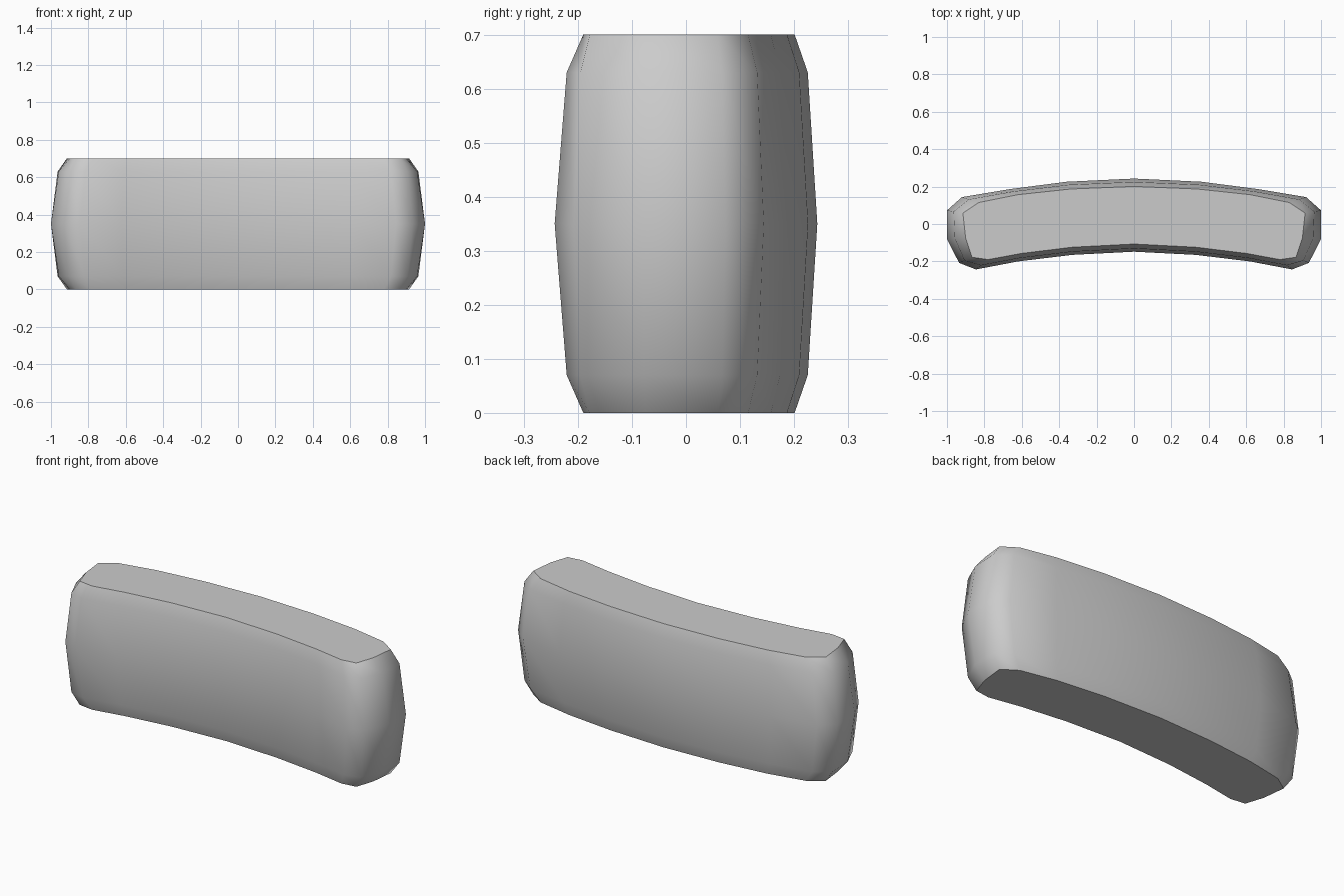
import bpy, bmesh

if "Cube" in bpy.data.objects:
    bpy.data.objects.remove(bpy.data.objects["Cube"])

# Right half of the curved outline, back centre to front centre:
# (x, y) at the middle height and (x, y) at the flat top and bottom
half = [
    ((0.00, 0.243), (0.00, 0.201)),
    ((0.36, 0.226), (0.34, 0.187)),
    ((0.66, 0.187), (0.62, 0.157)),
    ((0.92, 0.144), (0.83, 0.115)),
    ((1.00, 0.073), (0.915, 0.058)),
    ((1.00, -0.08), (0.90, -0.075)),
    ((0.935, -0.208), (0.866, -0.178)),
    ((0.845, -0.243), (0.78, -0.19)),
    ((0.62, -0.200), (0.60, -0.157)),
    ((0.33, -0.165), (0.33, -0.124)),
    ((0.00, -0.148), (0.00, -0.107)),
]
# Mirror to a closed loop
loop = half + [((-a[0], a[1]), (-b[0], b[1])) for a, b in reversed(half[1:-1])]

# Height and how far each ring has shrunk from middle to end outline
levels = [(0, 1), (0.07, 0.42), (0.35, 0), (0.63, 0.42), (0.7, 1)]

bm = bmesh.new()
rings = []
for z, t in levels:
    rings.append([bm.verts.new((a[0] + (b[0] - a[0]) * t,
                                a[1] + (b[1] - a[1]) * t, z)) for a, b in loop])

# Bulging side walls
n = len(loop)
for low, high in zip(rings, rings[1:]):
    for i in range(n):
        j = (i + 1) % n
        bm.faces.new((low[i], low[j], high[j], high[i])).smooth = True

# Flat end caps with crisp rims
for ring in (rings[0], rings[-1]):
    cap = bm.faces.new(ring)
    for e in cap.edges:
        e.smooth = False
bmesh.ops.recalc_face_normals(bm, faces=bm.faces[:])

mesh = bpy.data.meshes.new("curved_pad")
bm.to_mesh(mesh)
bm.free()
bpy.context.collection.objects.link(bpy.data.objects.new("curved_pad", mesh))
